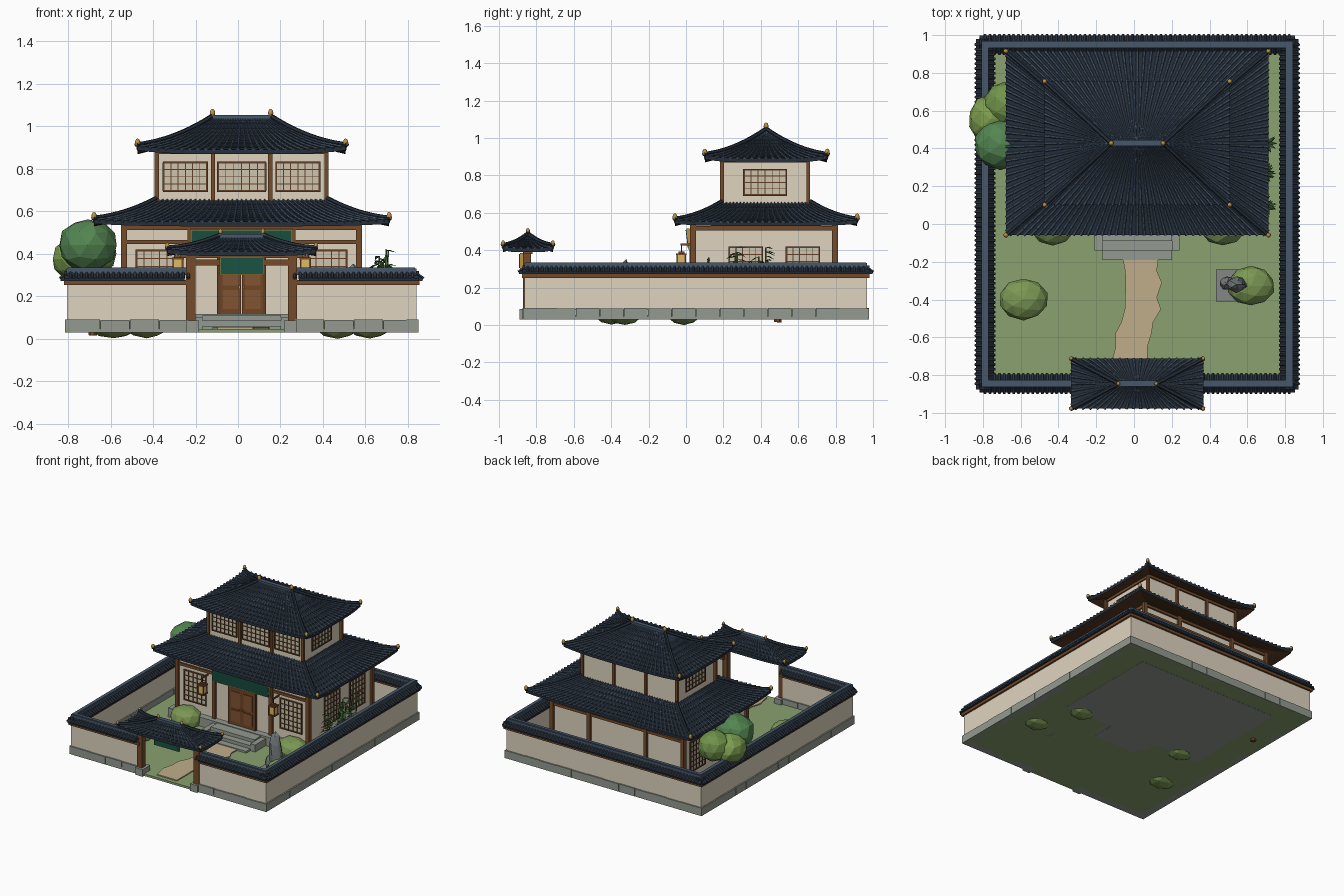
import bpy, bmesh, math, random
from mathutils import Vector as V, Matrix

if "Cube" in bpy.data.objects:
    bpy.data.objects.remove(bpy.data.objects["Cube"])
random.seed(4)
CX, CY = 0.017, 0.428   # compound axis, house centre
MATS = {}
SLATE, DARK, WOOD, PLASTER = (72, 88, 106), (42, 50, 60), (116, 76, 46), (222, 211, 190)
STONE, GOLD, GREEN, LATT, GRASS = (146, 153, 143), (184, 146, 72), (32, 84, 68), (96, 66, 44), (136, 160, 110)


def mat(c):
    if c not in MATS:
        MATS[c] = bpy.data.materials.new("colour_%d_%d_%d" % c)
        MATS[c].diffuse_color = [(v / 255) ** 2.2 for v in c] + [1]
    return MATS[c]


def finish(name, bm, col, smooth=False):
    bmesh.ops.recalc_face_normals(bm, faces=bm.faces)
    me = bpy.data.meshes.new(name)
    bm.to_mesh(me)
    bm.free()
    for p in me.polygons:
        p.use_smooth = smooth
    me.materials.append(mat(col))
    o = bpy.data.objects.new(name, me)
    o.location.x = CX
    bpy.context.collection.objects.link(o)
    return o


def boxes(name, col, lst, mirror=False):
    bm = bmesh.new()
    if mirror:
        lst = lst + [(-b, -a, *r) for a, b, *r in lst]
    for x0, x1, y0, y1, z0, z1 in lst:
        bmesh.ops.create_cube(bm, size=1, matrix=Matrix.Translation(((x0 + x1) / 2, (y0 + y1) / 2, (z0 + z1) / 2))
                              @ Matrix.Diagonal((x1 - x0, y1 - y0, z1 - z0, 1)))
    return finish(name, bm, col)


def tube(bm, pts, radii, n=5):
    rings = []
    for i, p in enumerate(pts):
        d = (pts[min(i + 1, len(pts) - 1)] - pts[max(i - 1, 0)]).normalized()
        s = d.cross(V((0, 0, 1)) if abs(d.z) < 0.95 else V((0, 1, 0))).normalized()
        w = s.cross(d)
        r = radii[i] if isinstance(radii, list) else radii
        rings.append([bm.verts.new(p + r * (s * math.cos(a) + w * math.sin(a)))
                      for a in (2 * math.pi * k / n for k in range(n))])
    for a, b in zip(rings, rings[1:]):
        for k in range(n):
            bm.faces.new((a[k], a[(k + 1) % n], b[(k + 1) % n], b[k]))
    bm.faces.new(rings[0])
    bm.faces.new(rings[-1])


def blob(name, col, c, r, jitter=0.0, sub=2):
    bm = bmesh.new()
    bmesh.ops.create_icosphere(bm, subdivisions=sub, radius=1)
    for v in bm.verts:
        v.co = V(c) + V([v.co[i] * r[i] for i in range(3)]) * (1 + random.uniform(-jitter, jitter))
    finish(name, bm, col)


# ---- curved hip roof with stepped tile rows and fanned rolls
def roof(name, ex, ey, ix, iy, cy, z0, h, lift, rows, rr, ridge=True):
    def P(s, u, t, dz=0.0):
        a, b = (ex, ey) if s % 2 == 0 else (ey, ex)
        c, d = (ix, iy) if s % 2 == 0 else (iy, ix)
        x, y = u * (a + (c - a) * t), -(b + (d - b) * t)
        for _ in range(s):
            x, y = -y, x
        return V((x, y + cy, z0 + h * (0.5 * t + 0.5 * t * t) + lift * abs(u) ** 4 * (1 - t) ** 2 + dz))

    def strip(bm, A, B):
        va, vb = [bm.verts.new(p) for p in A], [bm.verts.new(p) for p in B]
        for i in range(len(A) - 1):
            bm.faces.new((va[i], va[i + 1], vb[i + 1], vb[i]))
    top, rolls, under, hips = (bmesh.new() for _ in range(4))
    us = [-1 + i / 8 for i in range(17)]
    for s in range(4):
        for k in range(rows):
            t0, t1 = k / rows, (k + 1) / rows
            strip(top, [P(s, u, t0, .006) for u in us], [P(s, u, t1, 0) for u in us])
            strip(top, [P(s, u, t0, -.004 if k else -.016) for u in us], [P(s, u, t0, .006) for u in us])
            strip(under, [P(s, u, t0, -.016) for u in us], [P(s, u, t1, -.016) for u in us])
        a, c = (ex, ix) if s % 2 == 0 else (ey, iy)
        n = round(2 * a / 0.038)
        for i in range(n):
            u = -1 + (2 * i + 1) / n
            pts, rad = [], []
            for k in range(rows):
                for t, f in ((k / rows, 1.1), ((k + .97) / rows, .8)):
                    pts.append(P(s, u, t, .005))
                    rad.append(rr * f * max(.3, (1 + (c / a - 1) * t)))
            tube(rolls, pts, rad, 6)
        tube(hips, [P(s, 1, -.02 + 1.02 * k / 10, .012) for k in range(11)], .012, 6)
    finish(name + "_tiles", top, DARK)
    finish(name + "_tile_rolls", rolls, SLATE)
    finish(name + "_soffit", under, (84, 58, 40))
    finish(name + "_hip_ridges", hips, DARK)
    zt = z0 + h
    tips = [(sx * ex, cy + sy * ey, z0 + lift + .02) for sx in (-1, 1) for sy in (-1, 1)]
    if ridge:
        boxes(name + "_ridge", SLATE, [(-ix - .005, ix + .005, cy - .012, cy + .012, zt - .02, zt + .016),
                                       (-ix - .01, ix + .01, cy - .016, cy + .016, zt + .008, zt + .016)])
        tips += [(sx * ix, cy, zt + .026) for sx in (-1, 1)]
    bm = bmesh.new()
    for p in tips:
        q = .8 if h < .1 else 1
        bmesh.ops.create_uvsphere(bm, u_segments=10, v_segments=6, radius=.013 * q,
                                  matrix=Matrix.Translation(p) @ Matrix.Diagonal((1, 1, 1.5, 1)))
    finish(name + "_finials", bm, GOLD, True)


roof("upper_roof", .49, .327, .137, 0, CY, .885, .152, .018, 9, .0085)
roof("lower_roof", .695, .487, .40, .235, CY, .545, .105, .012, 7, .0085, False)
roof("gate_roof", .35, .133, .10, 0, -.845, .405, .072, .012, 5, .008)

# ---- ground, path and house platform
boxes("lawn", GRASS, [(-.83, .83, -.872, .974, .03, .046)])
path = [(.017, -.17), (.02, -.25), (.035, -.31), (.02, -.39), (.03, -.45), (0, -.52), (-.02, -.58), (-.03, -.65), (-.04, -.73), (-.03, -.84)]
bm = bmesh.new()
edge = [[bm.verts.new((x + s * (.09 + .006 * (-1) ** i), y, z)) for s, z in ((-1, .04), (-1, .054), (1, .054), (1, .04))]
        for i, (x, y) in enumerate(path)]
for a, b in zip(edge, edge[1:]):
    for k in range(3):
        bm.faces.new((a[k], a[k + 1], b[k + 1], b[k]))
bm.faces.new(edge[0])
bm.faces.new(edge[-1])
finish("garden_path", bm, (190, 172, 138))
boxes("house_platform", STONE, [(-.60, .60, -.01, .83, .029, .115)])
boxes("front_steps", STONE, [(-.185, .185, -.19 + .05 * i, 0, .029, .06 + .025 * i) for i in range(3)]
      + [(-.225, -.185, -.14, 0, .03, .10), (.185, .225, -.14, 0, .03, .10)])

# ---- house storeys
boxes("lower_walls", PLASTER, [(-.55, .55, .04, .795, .11, .54)])
boxes("upper_walls", PLASTER, [(-.39, .39, .195, .65, .56, .89)])
boxes("lower_posts", WOOD, [(x - .014, x + .014, y - .016, y + .016, .11, .54) for x in (.24, .553) for y in (.038, .797)], True)
boxes("upper_posts", WOOD, [(x - .01, x + .01, y - .01, y + .01, .63, .885) for x in (.135, .40) for y in (.192, .653)], True)
boxes("lower_beams", WOOD, [(-.56, .56, y - .011, y + .011, z, z + .02) for y in (.038, .797) for z in (.445, .512)]
      + [(s * .55 - .011, s * .55 + .011, .04, .795, .505, .53) for s in (-1, 1)])
boxes("upper_beams", WOOD, [(-.40, .40, y - .008, y + .008, .87, .89) for y in (.192, .653)]
      + [(s * .392 - .008, s * .392 + .008, .2, .65, .87, .89) for s in (-1, 1)])


# ---- lattice windows: horizontal centre c, wall plane p, facing 'y' (front) or 'x' (sides)
panes, bars = [], []


def window(c, p, w, z0, z1, face, nv, nh):
    def add(lst, a0, a1, d, b0, b1):
        if face == 'y':
            lst.append((a0, a1, p - d, p + .004, b0, b1))
        else:
            for s in (-1, 1):
                e = sorted((s * (p - .004), s * (p + d)))
                lst.append((e[0], e[1], a0, a1, b0, b1))
    add(panes, c - w, c + w, .003, z0, z1)
    for i in range(nv + 1):
        x, r = c - w + 2 * w * i / nv, .0045 if i in (0, nv) else .002
        add(bars, x - r, x + r, .009, z0, z1)
    for i in range(nh + 1):
        z, r = z0 + (z1 - z0) * i / nh, .0045 if i in (0, nh) else .002
        add(bars, c - w - .004, c + w + .004, .0085, z - r, z + r)


for c in (-.265, 0, .265):
    window(c, .195, .102 if c else .112, .695, .83, 'y', 6, 4)
window(CY - .005, .39, .113, .695, .83, 'x', 6, 4)
for c in (-.405, .405):
    window(c, .04, .09, .19, .415, 'y', 5, 6)
for c in (.32, .625):
    window(c, .55, .088, .19, .415, 'x', 5, 6)
boxes("window_panes", (206, 196, 172), panes)
boxes("window_lattice", LATT, bars)

# ---- door, name boards, lanterns
boxes("door_leaves", (112, 70, 42), [(.002, .10, .024, .042, .115, .39)], True)
boxes("door_frame", LATT, [(.10, .116, .02, .045, .115, .405), (-.116, 0, .02, .045, .39, .405)], True)
boxes("door_panels", (128, 84, 52), [(.015, .088, .019, .026, z, z + h) for z, h in ((.14, .09), (.25, .12))], True)
boxes("door_rings", GOLD, [(.006, .014, .015, .024, .235, .25)], True)
for nm, col, b in (("house_board", GREEN, (-.235, .235, -.008, .006, -.05, .05)),
                   ("house_board_frame", GOLD, (-.242, .242, -.004, .014, -.056, .056))):
    o = boxes(nm, col, [b])
    o.location = (CX, .012, .46)
    o.rotation_euler.x = .12
boxes("gate_board", GREEN, [(-.10, .10, -.893, -.88, .305, .38)])
boxes("gate_board_frame", GOLD, [(-.105, .105, -.888, -.872, .30, .385)])
L = .30
boxes("lantern_glow", (222, 184, 100), [(L - .022, L + .022, -.047, -.003, .315, .375)], True)
boxes("lantern_frames", WOOD, [(L - .028, L + .028, -.053, .003, z, z + .01) for z in (.307, .373)]
      + [(L + a - .004, L + a + .004, -.025 + b - .004, -.025 + b + .004, .31, .38) for a in (-.022, .022) for b in (-.022, .022)]
      + [(L - .016, L + .016, -.041, -.009, .383, .392), (L - .003, L + .003, -.028, -.022, .39, .43),
         (L - .005, L + .005, -.03, .045, .425, .435)], True)

# ---- gate frame
boxes("gate_posts", WOOD, [(.218, .262, -.872, -.828, .08, .41)], True)
boxes("gate_post_bases", STONE, [(.20, .262, -.89, -.80, .03, .085)], True)
boxes("gate_beams", WOOD, [(-.29, .29, -.872, -.822, .38, .405), (-.24, .24, -.865, -.83, .345, .372),
                           (-.26, -.22, -.91, -.78, .395, .412), (.22, .26, -.91, -.78, .395, .412)])

# ---- compound wall: each run is (start, end)
RUNS = [((-.805, .95), (.805, .95)), ((-.805, -.845), (-.805, .95)), ((.805, -.845), (.805, .95)),
        ((-.805, -.845), (-.25, -.845)), ((.25, -.845), (.805, -.845))]
plaster, base, wood, crest = [], [], [], []
caps, rolls = bmesh.new(), bmesh.new()
for a, b in RUNS:
    a, b = V((*a, 0)), V((*b, 0))
    d = (b - a).normalized()
    n = V((-d.y, d.x, 0))

    def run(lst, hw, z0, z1, p=a, q=b, ext=None):
        e = d * (hw if ext is None else ext)
        c = [p - e - n * hw, q + e + n * hw]
        lst.append((min(c[0].x, c[1].x), max(c[0].x, c[1].x), min(c[0].y, c[1].y), max(c[0].y, c[1].y), z0, z1))
    ln = (b - a).length
    A = a if a.x < -.3 or a.x > .3 else a + d * .02
    B = b if abs(b.x) > .3 else b - d * .02
    run(plaster, .018, .08, .26, A, B)
    k = max(2, round(ln / .13))
    for i in range(k):
        run(base, .028, .03, .09 - .002 * (i % 2), a + d * (ln * i / k), a + d * (ln * (i + 1) / k),
            .027 if i in (0, k - 1) and abs(a.x) + abs(b.x) > 1.5 else -.001)
    run(wood, .032, .252, .276, A, B)
    run(crest, .019, .30, .331, A, B)
    run(crest, .012, .328, .335, A, B)
    prof = [(-.048, .272), (-.048, .284), (0, .318), (.048, .284), (.048, .272)]
    ends = [[caps.verts.new(p + n * w + V((0, 0, z))) for w, z in prof] for p in (A - d * .03 * (A == a), B + d * .03 * (B == b))]
    for i in range(5):
        caps.faces.new((ends[0][i], ends[0][(i + 1) % 5], ends[1][(i + 1) % 5], ends[1][i]))
    caps.faces.new(ends[0])
    caps.faces.new(ends[1])
    m = int(ln / .025)
    for i in range(m + 1):
        p = a + d * (ln * i / m)
        for s in (-1, 1):
            tube(rolls, [p + n * s * .014 + V((0, 0, .31)), p + n * s * .052 + V((0, 0, .284))], .0075, 6)
boxes("wall_plaster", PLASTER, plaster)
boxes("wall_stone_base", STONE, base)
boxes("wall_timber_band", WOOD, wood)
boxes("wall_crest", SLATE, crest)
finish("wall_cap_tiles", caps, DARK)
finish("wall_cap_rolls", rolls, (56, 66, 78))

# ---- planting and rockery
for i, (x, y, r) in enumerate([(-.602, -.398, .13), (.603, -.327, .125), (-.447, -.01, .122), (.453, -.01, .122)]):
    blob("bush_%d" % i, (122, 150, 84), (x, y, .085), (r, r * .85, .084), .03)
bm = bmesh.new()
tube(bm, [V((-.70, .49, .015)), V((-.705, .50, .18)), V((-.72, .50, .36))], [.02, .016, .012], 7)
finish("tree_trunk", bm, WOOD)
blob("tree_crown_dark", (84, 132, 82), (-.725, .42, .44), (.14, .135, .125), .03)
blob("tree_crown_left", (124, 156, 80), (-.775, .555, .375), (.12, .13, .105), .03)
blob("tree_crown_back", (112, 146, 76), (-.70, .63, .40), (.115, .125, .11), .03)
boxes("rock_plinth", (130, 134, 130), [(.418, .595, -.41, -.24, .03, .065)])
blob("standing_rock", (118, 124, 124), (.525, -.32, .185), (.052, .042, .15), .14)
blob("rock_foot_left", (112, 118, 118), (.475, -.315, .10), (.035, .035, .06), .14)
blob("rock_foot_right", (112, 118, 118), (.56, -.325, .11), (.033, .033, .07), .14)
stalks, leaves = bmesh.new(), bmesh.new()
for cy, top in ((.09, .36), (.24, .415), (.39, .415)):
    for j in range(4):
        x, y, h = .655 + random.uniform(-.025, .03), cy + random.uniform(-.04, .04), top - .025 * j
        tube(stalks, [V((x, y, .04)), V((x + .006, y, h * .6)), V((x + .015, y, h))], .004, 5)
        for k in range(14):
            p = V((x + .01, y, .12 + (h - .12) * k / 13))
            a = random.uniform(0, 6.28)
            d = V((math.cos(a), math.sin(a), random.uniform(-.4, .3)))
            w = V((-d.y, d.x, .3)) * .008
            leaves.faces.new([leaves.verts.new(q) for q in (p, p + d * .025 + w, p + d * .055 - V((0, 0, .012)), p + d * .025 - w)])
finish("bamboo_stalks", stalks, (92, 124, 66))
finish("bamboo_leaves", leaves, (62, 98, 54))

for m in bpy.data.materials:
    if m.users and not m.is_grease_pencil:
        m.use_nodes = True
        m.node_tree.nodes["Principled BSDF"].inputs["Base Color"].default_value = m.diffuse_color
